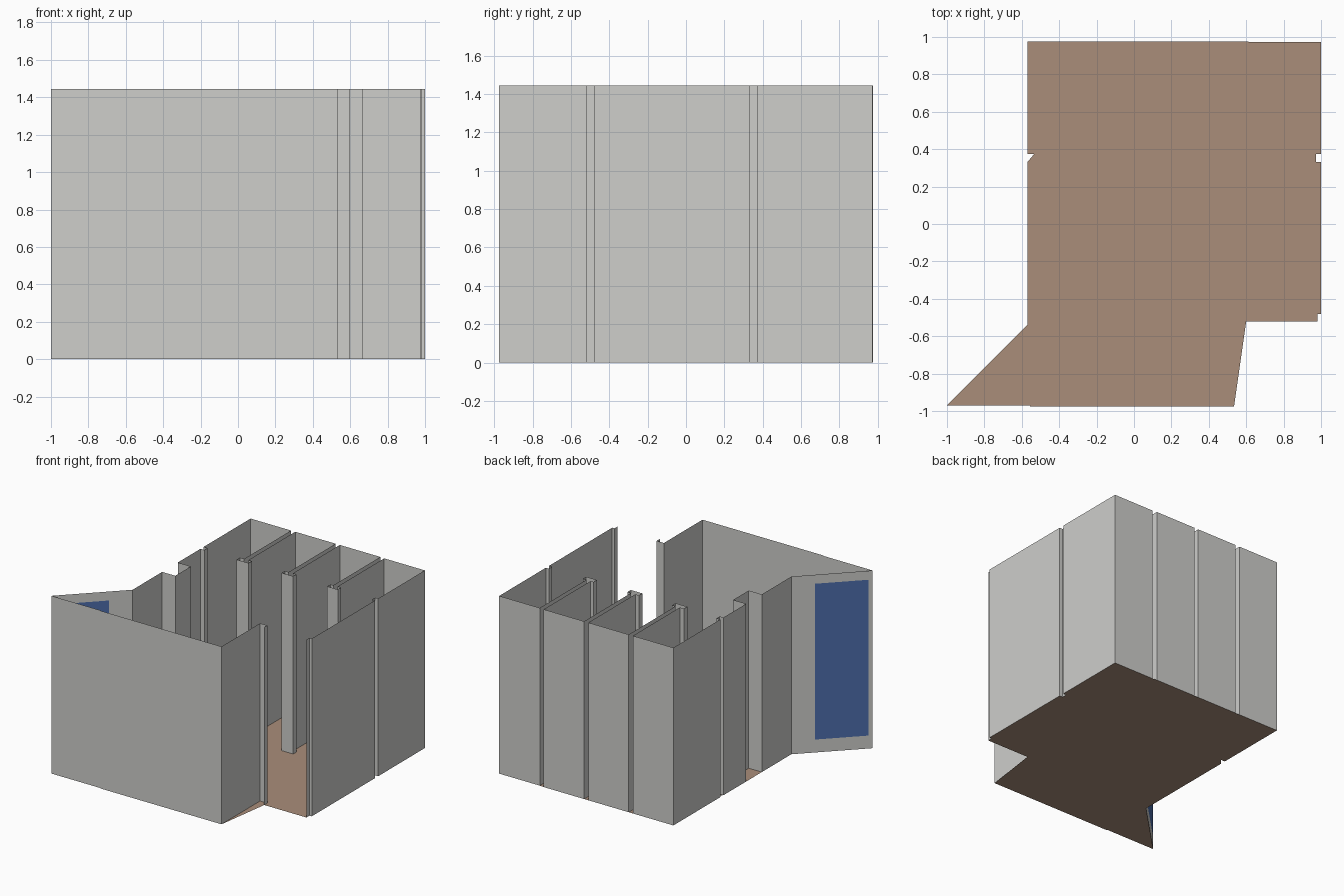
import bpy, bmesh
from mathutils import Vector

if "Cube" in bpy.data.objects:
    bpy.data.objects.remove(bpy.data.objects["Cube"])

H = 1.445                     # wall height
BACK, FRONT = 0.976, -0.976
N1, N0 = 0.373, 0.331         # depth range of the small column notches


def material(name, rgb):
    m = bpy.data.materials.new(name)
    m.diffuse_color = (*rgb, 1)
    m.use_nodes = True
    m.node_tree.nodes["Principled BSDF"].inputs["Base Color"].default_value = m.diffuse_color
    return m


grey = material("wall grey", (0.62, 0.62, 0.60))
brown = material("floor brown", (0.40, 0.27, 0.195))
blue = material("window blue", (0.075, 0.16, 0.42))


def make_object(name, bm, *mats):
    mesh = bpy.data.meshes.new(name)
    bm.to_mesh(mesh)
    bm.free()
    for m in mats:
        mesh.materials.append(m)
    ob = bpy.data.objects.new(name, mesh)
    bpy.context.collection.objects.link(ob)
    return ob


# Outline, counter-clockwise from the right side of the doorway
outline = [(0.98, -0.52), (0.98, -0.48), (1, -0.48),
           (1, N0), (0.972, N0), (0.972, N1), (1, N1), (1, BACK - 0.004)]
# T-shaped slots between the four bays: slot left/right, head left/right
slots = [(0.597, 0.635, 0.57, 0.667),
         (0.195, 0.233, 0.161, 0.265),
         (-0.206, -0.168, -0.244, -0.137)]
for i, (s0, s1, h0, h1) in enumerate(slots):
    right_back = BACK - 0.004 if i == 0 else BACK
    outline += [(s1, right_back), (s1, N1), (h1, N1), (h1, N0),
                (h0, N0), (h0, N1), (s0, N1), (s0, BACK)]
# Left side with its notches, the slanted bay and the front
outline += [(-0.57, BACK), (-0.57, N1), (-0.535, N1), (-0.535, N0), (-0.57, N0),
            (-0.57, 0.04), (-0.452, 0.04), (-0.452, -0.16), (-0.57, -0.16),
            (-0.57, -0.54), (-1, -0.97), (-0.555, -0.97), (-0.555, FRONT),
            (0.535, FRONT), (0.535, -0.48), (0.6, -0.48), (0.6, -0.52)]

# Floor
bm = bmesh.new()
face = bm.faces.new([bm.verts.new((x, y, 0)) for x, y in outline])
bmesh.ops.triangulate(bm, faces=[face])
make_object("floor", bm, brown)

# Walls: thin sheets along the outline, open at the doorway; slanted one is separate
SLANT = (Vector((-0.57, -0.54)), Vector((-1, -0.97)))
bm = bmesh.new()
low = [bm.verts.new((x, y, 0)) for x, y in outline]
high = [bm.verts.new((x, y, H)) for x, y in outline]
for i in range(len(outline) - 1):
    if (Vector(outline[i]) - SLANT[0]).length > 1e-4:
        bm.faces.new((low[i], low[i + 1], high[i + 1], high[i]))
make_object("walls", bm, grey)

# Slanted wall: 3 x 3 grid whose middle cell is the window
bm = bmesh.new()
grid = []
for t in (0, 0.29, 0.95, 1):
    p = SLANT[0].lerp(SLANT[1], t)
    grid.append([bm.verts.new((p.x, p.y, z)) for z in (0, 0.105, 1.372, H)])
for i in range(3):
    for j in range(3):
        f = bm.faces.new((grid[i][j], grid[i + 1][j], grid[i + 1][j + 1], grid[i][j + 1]))
        f.material_index = 1 if i == j == 1 else 0
make_object("slanted_window_wall", bm, grey, blue)
